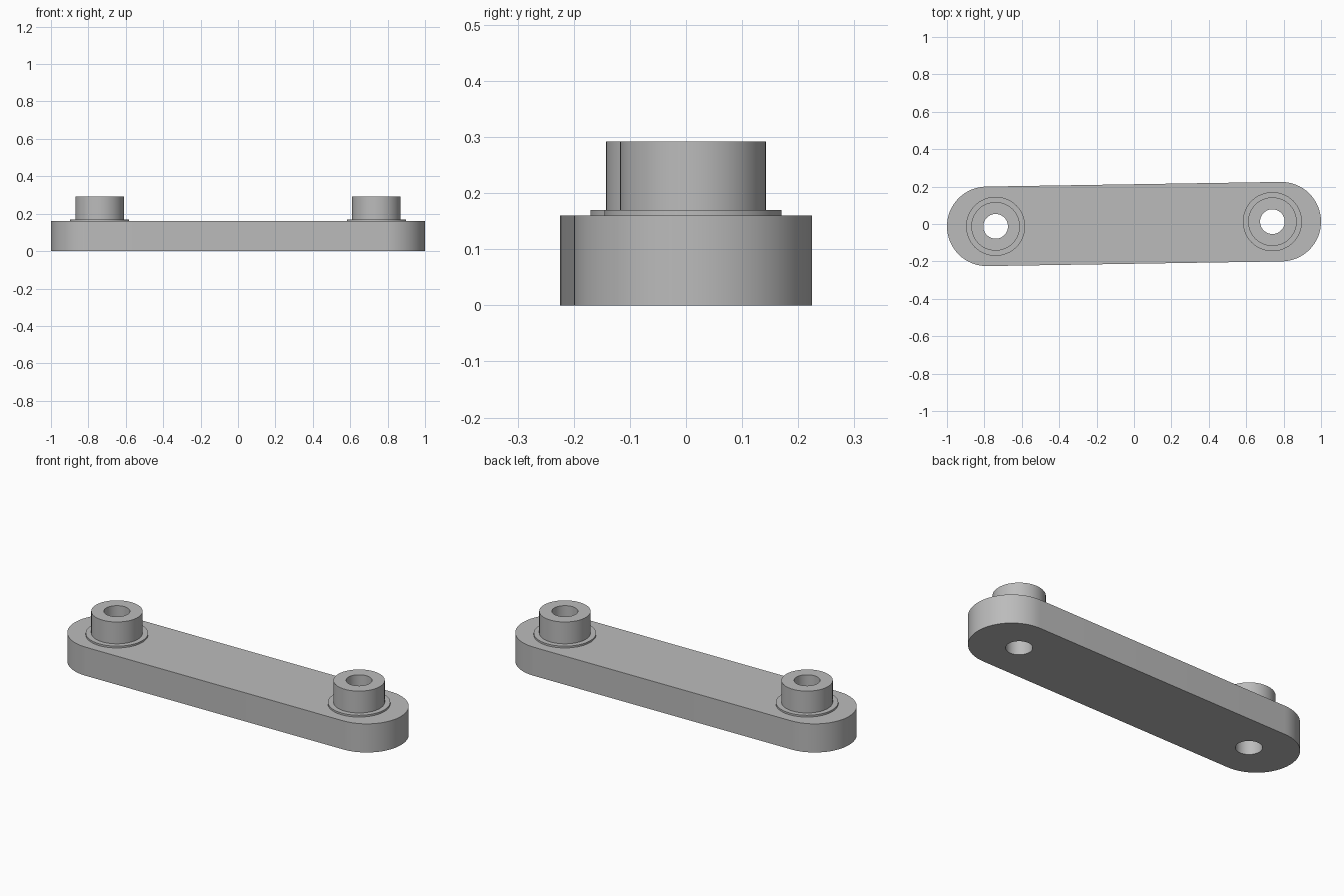
import bpy
import bmesh
from math import atan2, cos, hypot, pi, sin

cube = bpy.data.objects.get("Cube")
if cube:
    bpy.data.objects.remove(cube, do_unlink=True)

# Main sizes
BAR_TOP = 0.16
FLANGE_TOP = 0.17
BOSS_TOP = 0.292
END_R, FLANGE_R, BOSS_R, HOLE_R = 0.2125, 0.158, 0.13, 0.066
END_X, BOSS_X, OFFSET_Y = 0.7875, 0.74, 0.0125
SEGMENTS = 64

grey = bpy.data.materials.new("plain grey")
grey.use_nodes = True
colour = (0.5, 0.5, 0.5, 1)
grey.diffuse_color = colour
grey.node_tree.nodes["Principled BSDF"].inputs["Base Color"].default_value = colour


def make_object(name, bm):
    bmesh.ops.recalc_face_normals(bm, faces=bm.faces)
    mesh = bpy.data.meshes.new(name)
    bm.to_mesh(mesh)
    bm.free()
    obj = bpy.data.objects.new(name, mesh)
    bpy.context.collection.objects.link(obj)
    mesh.materials.append(grey)
    return obj


def activate(obj):
    bpy.ops.object.select_all(action="DESELECT")
    obj.select_set(True)
    bpy.context.view_layer.objects.active = obj


def prism(name, points, bottom, top):
    bm = bmesh.new()
    face = bm.faces.new([bm.verts.new((x, y, bottom)) for x, y in points])
    extruded = bmesh.ops.extrude_face_region(bm, geom=[face], use_keep_orig=True)
    for v in extruded["geom"]:
        if isinstance(v, bmesh.types.BMVert):
            v.co.z = top
    return make_object(name, bm)


def arc(cx, cy, radius, start, sweep, steps):
    angles = [start + sweep * i / steps for i in range(steps + 1)]
    return [(cx + radius * cos(a), cy + radius * sin(a)) for a in angles]


def lathe(name, profile, cx, cy):
    bm = bmesh.new()
    rings = []
    for i in range(SEGMENTS):
        a = 2 * pi * i / SEGMENTS
        rings.append([bm.verts.new((cx + r * cos(a), cy + r * sin(a), z)) for r, z in profile])
    for i, ring in enumerate(rings):
        after = rings[(i + 1) % SEGMENTS]
        for j in range(len(profile)):
            k = (j + 1) % len(profile)
            bm.faces.new((ring[j], after[j], after[k], ring[k]))
    return make_object(name, bm)


# Slightly turned bar with round ends
tilt = atan2(OFFSET_Y, END_X)
outline = []
for side, start in ((1, tilt - pi / 2), (-1, tilt + pi / 2)):
    outline += arc(side * END_X, side * OFFSET_Y, END_R, start, pi, SEGMENTS // 2)
parts = [prism("link_bar", outline, 0, BAR_TOP)]

# Flanged hollow bosses, each with a hole through the bar
boss_profile = [(HOLE_R, BAR_TOP), (HOLE_R, BOSS_TOP), (BOSS_R, BOSS_TOP),
                (BOSS_R, FLANGE_TOP), (FLANGE_R, FLANGE_TOP), (FLANGE_R, BAR_TOP)]
for name, side in (("left", 1), ("right", -1)):
    x, y = side * BOSS_X, side * OFFSET_Y
    circle = arc(x, y, HOLE_R, 0, 2 * pi, SEGMENTS)[:-1]
    cutter = prism(name + "_hole_cutter", circle, -0.1, BAR_TOP + 0.1)
    cutter.hide_render = True
    activate(parts[0])
    cut = parts[0].modifiers.new(name + "_hole", "BOOLEAN")
    cut.operation = "DIFFERENCE"
    cut.solver = "EXACT"
    cut.object = cutter
    bpy.ops.object.modifier_apply(modifier=cut.name)
    bpy.data.objects.remove(cutter, do_unlink=True)
    parts.append(lathe(name + "_boss", boss_profile, x, y))

# Smooth round walls, sharp rims
for part in parts:
    activate(part)
    bpy.ops.object.shade_smooth_by_angle(angle=pi / 6)
